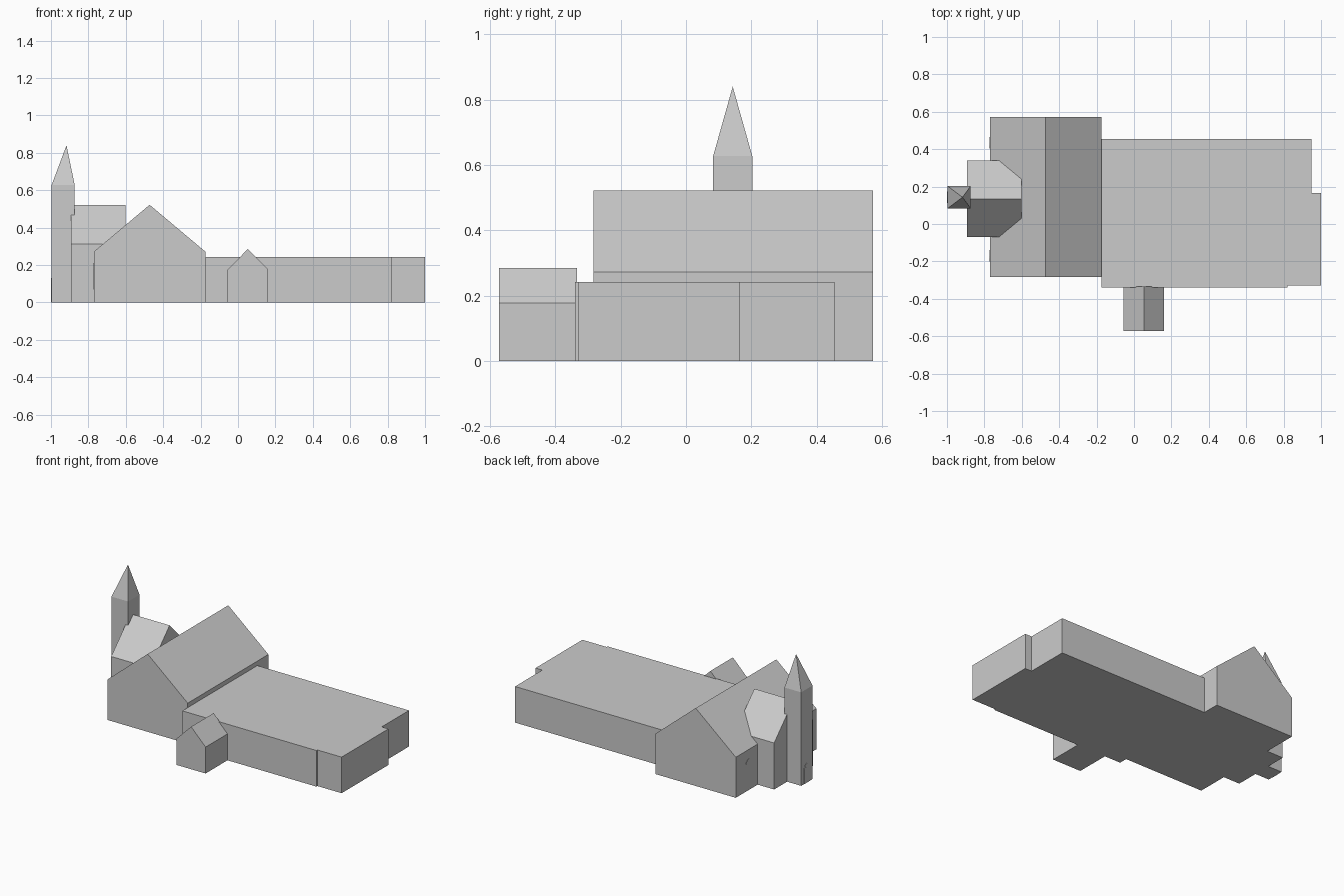
import bpy
import math

if "Cube" in bpy.data.objects:
    bpy.data.objects.remove(bpy.data.objects["Cube"])

stone = bpy.data.materials.new("pale grey")
stone.diffuse_color = (0.6, 0.6, 0.6, 1)
stone.use_nodes = True
stone.node_tree.nodes["Principled BSDF"].inputs["Base Color"].default_value = stone.diffuse_color


def make(name, verts, faces):
    mesh = bpy.data.meshes.new(name)
    mesh.from_pydata(verts, [], faces)
    mesh.materials.append(stone)
    obj = bpy.data.objects.new(name, mesh)
    bpy.context.collection.objects.link(obj)
    return obj


def extrude(name, profile, a, b, place):
    """Closed prism: a counter-clockwise profile swept from a to b."""
    n = len(profile)
    verts = [place(u, v, t) for t in (a, b) for u, v in profile]
    faces = [tuple(reversed(range(n))), tuple(range(n, 2 * n))]
    faces += [(i, (i + 1) % n, n + (i + 1) % n, n + i) for i in range(n)]
    return make(name, verts, faces)


def along_x(u, v, t):
    return (t, u, v)


def along_y(u, v, t):
    return (u, -t, v)


def along_z(u, v, t):
    return (u, v, t)


def gable(lo, hi, eave, ridge):
    return [(lo, 0), (hi, 0), (hi, eave), ((lo + hi) / 2, ridge), (lo, eave)]


# Main hall, entrance porch and side chapel with pitched roofs
extrude("main_hall", gable(-0.77, -0.175, 0.272, 0.522), -0.572, 0.283, along_y)
extrude("porch", gable(-0.055, 0.16, 0.177, 0.285), 0.333, 0.572, along_y)
extrude("chapel", gable(-0.07, 0.34, 0.312, 0.52), -0.892, -0.602, along_x)

# Flat-roofed wing with stepped corners
wing = [(-0.175, -0.34), (0.82, -0.34), (0.82, -0.33), (1, -0.33),
        (1, 0.166), (0.95, 0.166), (0.95, 0.455), (-0.175, 0.455)]
extrude("flat_wing", wing, 0, 0.242, along_z)

# Tower with an off-centre spire
x0, x1, y0, y1, top = -0.997, -0.873, 0.083, 0.203, 0.627
base = [(x0, y0), (x1, y0), (x1, y1), (x0, y1)]
extrude("tower", base, 0, top, along_z)
make("spire", [(x, y, top) for x, y in base] + [(-0.917, 0.143, 0.84)],
     [(3, 2, 1, 0)] + [(i, (i + 1) % 4, 4) for i in range(4)])


# Arched plates on the west walls: a wide frame with a narrower panel on it
def arch(name, wall_x, y, z, width, height):
    for part, shrink, depth in (("frame", 0, 0.002), ("panel", 0.012, 0.003)):
        r = width / 2 - shrink
        spring = z + height - width / 2
        pts = [(y - r, z + shrink), (y + r, z + shrink)]
        pts += [(y + r * math.cos(math.pi * i / 6),
                 spring + r * math.sin(math.pi * i / 6)) for i in range(7)]
        extrude(f"{name}_{part}", pts, wall_x - depth, wall_x, along_x)


arch("hall_window_north", -0.77, 0.435, 0.07, 0.06, 0.14)
arch("hall_window_south", -0.77, -0.17, 0.07, 0.06, 0.14)
arch("tower_door", x0, 0.143, 0.0, 0.06, 0.13)
